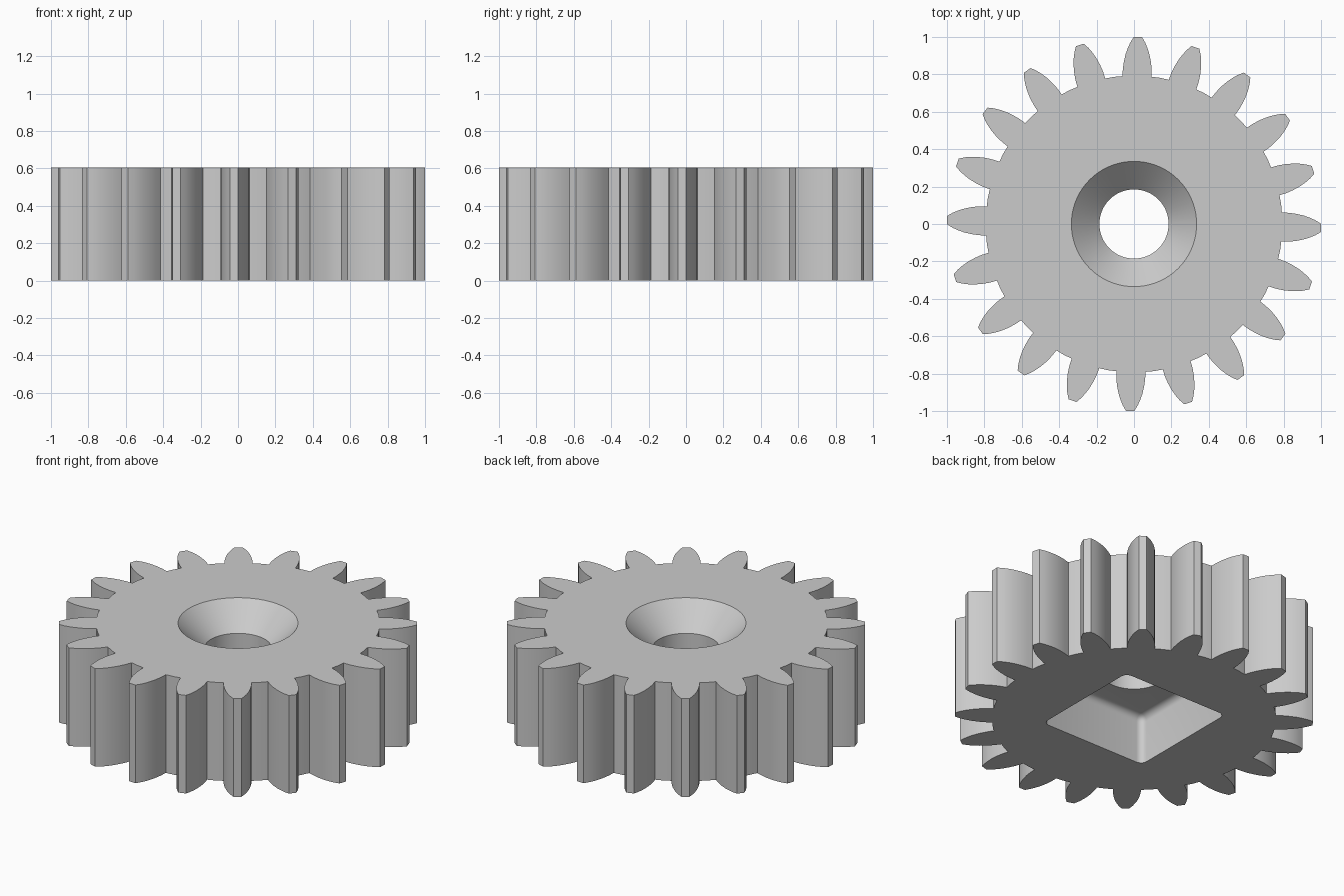
import bpy
import bmesh
from math import sin, cos, pi, radians
from mathutils import Matrix

cube = bpy.data.objects.get("Cube")
if cube:
    bpy.data.objects.remove(cube, do_unlink=True)

HEIGHT = 0.605
TEETH = 20
PHASE = radians(-1.2)
# Tooth flank from root to tip: (distance along the tooth, half width)
FLANK = [(0.789, 0.078), (0.83, 0.077), (0.87, 0.072), (0.91, 0.063),
         (0.94, 0.053), (0.97, 0.040), (1.0, 0.022)]

grey = bpy.data.materials.new("plain grey")
grey.use_nodes = True
grey.diffuse_color = (0.6, 0.6, 0.6, 1)
grey.node_tree.nodes["Principled BSDF"].inputs["Base Color"].default_value = (0.6, 0.6, 0.6, 1)


def make_object(name, bm):
    bmesh.ops.recalc_face_normals(bm, faces=bm.faces)
    mesh = bpy.data.meshes.new(name)
    bm.to_mesh(mesh)
    bm.free()
    mesh.materials.append(grey)
    obj = bpy.data.objects.new(name, mesh)
    bpy.context.collection.objects.link(obj)
    return obj


def make_gear():
    """Toothed outline extruded upwards."""
    bm = bmesh.new()
    tooth = [(r, -w) for r, w in FLANK] + [(r, w) for r, w in reversed(FLANK)]
    outline = []
    for i in range(TEETH):
        a = PHASE + 2 * pi * i / TEETH
        for r, w in tooth:
            outline.append(bm.verts.new((r * cos(a) - w * sin(a), r * sin(a) + w * cos(a), 0)))
        # middle of the root land
        b = a + pi / TEETH
        outline.append(bm.verts.new((0.794 * cos(b), 0.794 * sin(b), 0)))
    face = bm.faces.new(outline)
    geom = bmesh.ops.extrude_face_region(bm, geom=[face])["geom"]
    top = [v for v in geom if isinstance(v, bmesh.types.BMVert)]
    bmesh.ops.translate(bm, verts=top, vec=(0, 0, HEIGHT))
    return make_object("gear", bm)


def make_bore_cutter(segments=72):
    """Straight bore that opens into a countersink."""
    bm = bmesh.new()
    profile = [(0.185, 0.15), (0.185, HEIGHT - 0.15), (0.335, HEIGHT), (0.385, HEIGHT + 0.05)]
    rings = [[bm.verts.new((r * cos(2 * pi * i / segments), r * sin(2 * pi * i / segments), z))
              for i in range(segments)] for r, z in profile]
    for low, high in zip(rings, rings[1:]):
        for i in range(segments):
            j = (i + 1) % segments
            bm.faces.new((low[i], low[j], high[j], high[i]))
    bm.faces.new(rings[0])
    bm.faces.new(rings[-1])
    return make_object("bore_cutter", bm)


def make_pocket_cutter():
    """Square pocket with rounded corners, open at the underside."""
    bm = bmesh.new()
    bmesh.ops.create_cube(bm, size=1, matrix=Matrix.Diagonal((0.72, 0.72, 0.6, 1)))
    bmesh.ops.bevel(bm, geom=bm.edges[:], offset=0.04, segments=5, profile=0.5, affect='EDGES')
    return make_object("pocket_cutter", bm)


gear = make_gear()
bpy.ops.object.select_all(action='DESELECT')
bpy.context.view_layer.objects.active = gear
gear.select_set(True)

# Cut the pocket, then the bore
for cutter in (make_pocket_cutter(), make_bore_cutter()):
    cutter.hide_render = True
    mod = gear.modifiers.new(cutter.name, 'BOOLEAN')
    mod.operation = 'DIFFERENCE'
    mod.solver = 'EXACT'
    mod.object = cutter
    bpy.ops.object.modifier_apply(modifier=mod.name)
    bpy.data.objects.remove(cutter, do_unlink=True)

bpy.ops.object.shade_smooth_by_angle(angle=radians(30))
